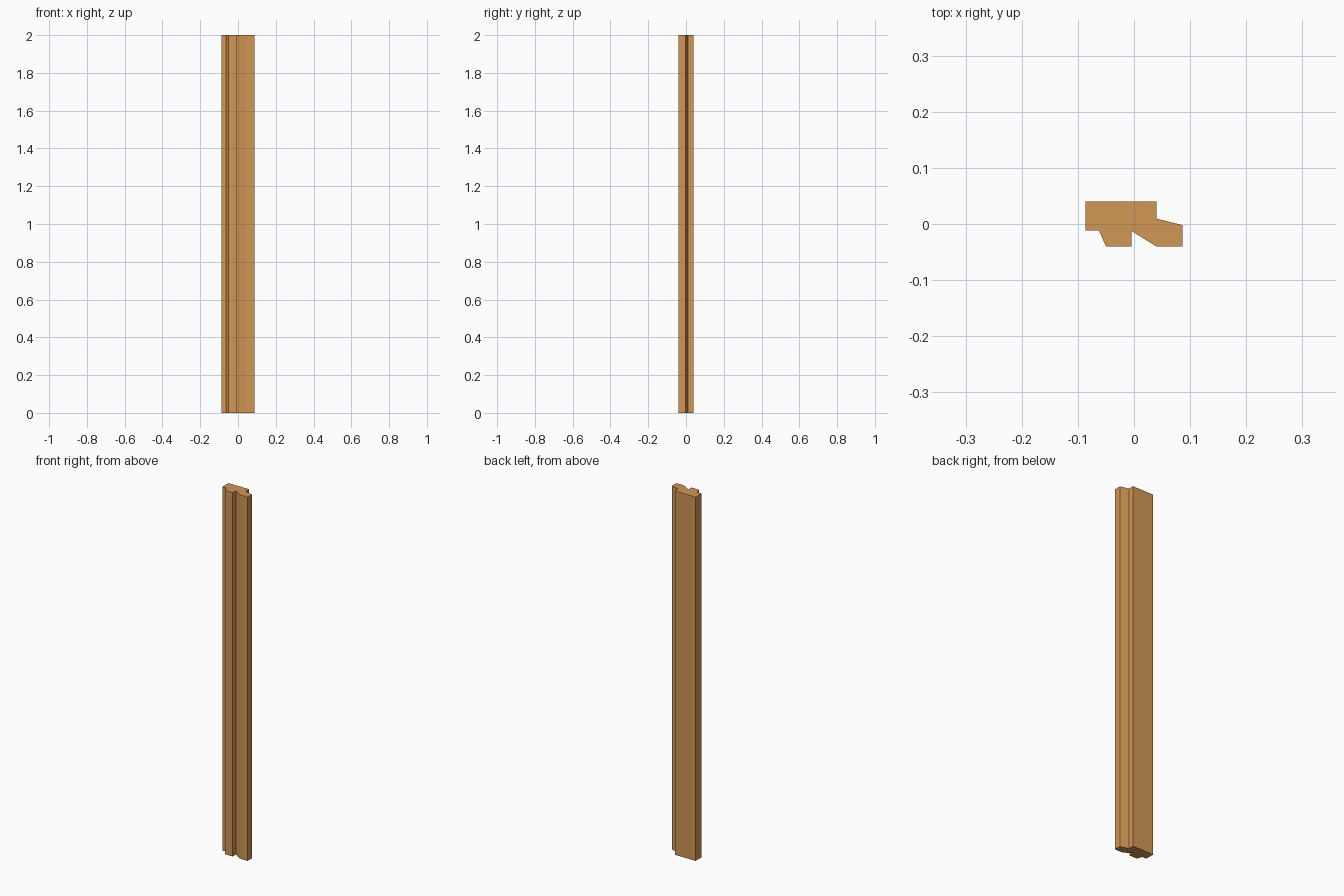
import bpy
import bmesh

if "Cube" in bpy.data.objects:
    bpy.data.objects.remove(bpy.data.objects["Cube"])

HEIGHT = 2.0

# Cross-section of the timber moulding, counter-clockwise seen from above
PROFILE = [
    (-0.0866, 0.040), (-0.0866, -0.0115), (-0.0625, -0.0115), (-0.050, -0.040),
    (-0.0045, -0.040), (-0.0045, -0.0125), (0.040, -0.040), (0.0866, -0.040),
    (0.0866, -0.002), (0.040, 0.0095), (0.040, 0.040),
]

# Extrude the section to full length
bm = bmesh.new()
base = bm.faces.new([bm.verts.new((x, y, 0)) for x, y in PROFILE])
extruded = bmesh.ops.extrude_face_region(bm, geom=[base], use_keep_orig=True)
top_verts = [g for g in extruded["geom"] if isinstance(g, bmesh.types.BMVert)]
bmesh.ops.translate(bm, verts=top_verts, vec=(0, 0, HEIGHT))
bmesh.ops.recalc_face_normals(bm, faces=bm.faces[:])

mesh = bpy.data.meshes.new("frame_profile")
bm.to_mesh(mesh)
bm.free()
frame = bpy.data.objects.new("frame_profile", mesh)
bpy.context.collection.objects.link(frame)

# Warm wood colour
wood = bpy.data.materials.new("wood")
wood.diffuse_color = (0.64, 0.31, 0.09, 1)
wood.use_nodes = True
wood.node_tree.nodes["Principled BSDF"].inputs["Base Color"].default_value = wood.diffuse_color
mesh.materials.append(wood)
